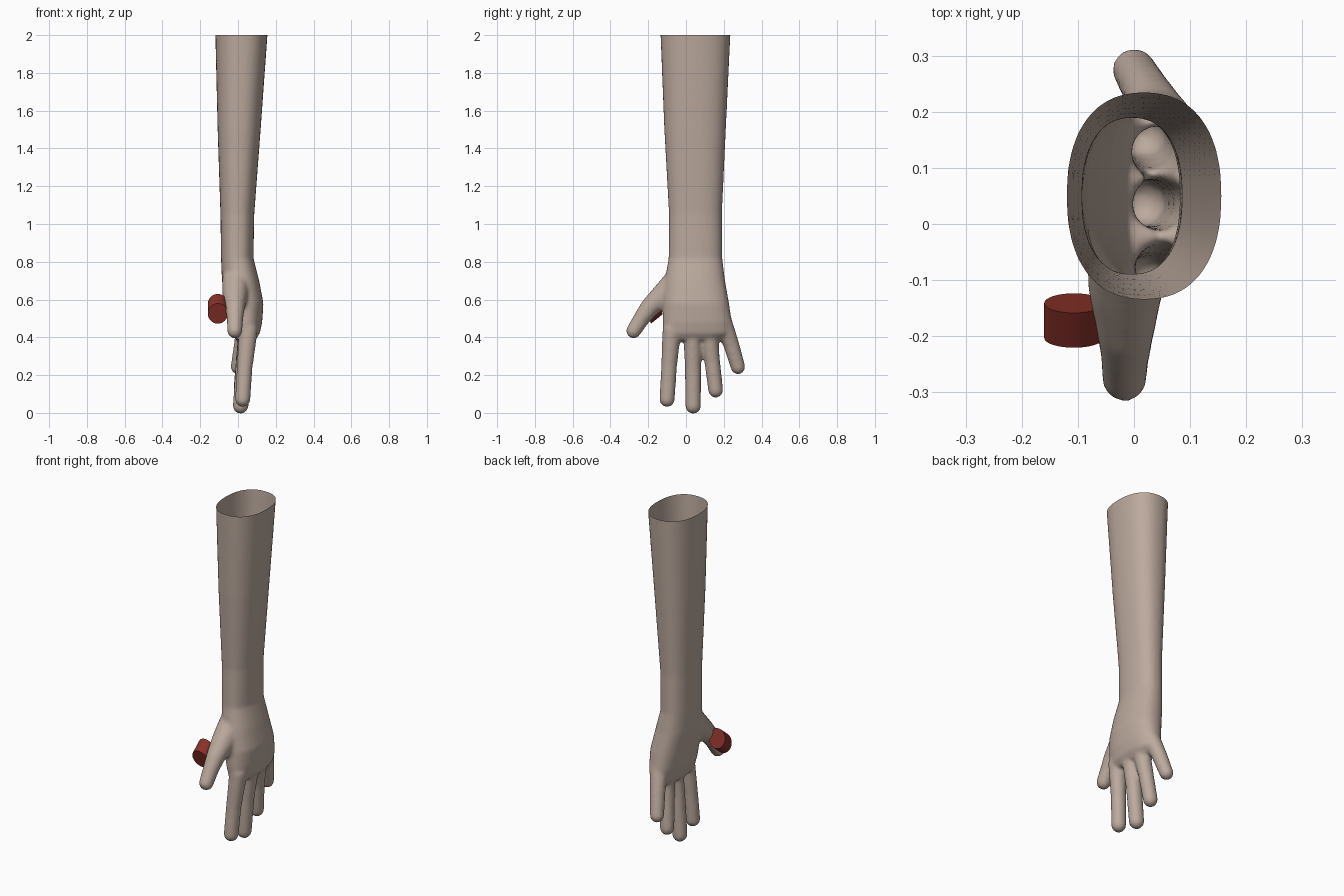
import bpy, bmesh, math
from mathutils import Vector

cube = bpy.data.objects.get("Cube")
if cube:
    bpy.data.objects.remove(cube)


def material(name, color):
    m = bpy.data.materials.new(name)
    m.use_nodes = True
    m.diffuse_color = (*color, 1)
    m.node_tree.nodes["Principled BSDF"].inputs["Base Color"].default_value = (*color, 1)
    return m


def make_object(name, bm, mat):
    bmesh.ops.recalc_face_normals(bm, faces=bm.faces[:])
    mesh = bpy.data.meshes.new(name)
    bm.to_mesh(mesh)
    bm.free()
    obj = bpy.data.objects.new(name, mesh)
    bpy.context.collection.objects.link(obj)
    mesh.materials.append(mat)
    bpy.ops.object.select_all(action="DESELECT")
    obj.select_set(True)
    bpy.context.view_layer.objects.active = obj
    return obj


def loft(bm, rings):
    """Skin closed rings of points and cap both ends."""
    loops = [[bm.verts.new(p) for p in ring] for ring in rings]
    n = len(loops[0])
    for a, b in zip(loops, loops[1:]):
        for i in range(n):
            j = (i + 1) % n
            bm.faces.new((a[i], a[j], b[j], b[i]))
    bm.faces.new(loops[0])
    bm.faces.new(loops[-1])


def section(z, x0, x1, y0, y1, sides=32, power=0.86):
    """Slightly boxy oval filling the given bounds."""
    ring = []
    for i in range(sides):
        a = 2 * math.pi * i / sides
        c, s = math.cos(a), math.sin(a)
        ring.append(((x0 + x1) / 2 + (x1 - x0) / 2 * math.copysign(abs(c) ** power, c),
                     (y0 + y1) / 2 + (y1 - y0) / 2 * math.copysign(abs(s) ** power, s), z))
    return ring


def ball_points(x, y, z, r, rows=10, columns=18):
    """Points spread over a sphere."""
    points = []
    for i in range(rows):
        t = math.pi * (i + 0.5) / rows
        for j in range(columns):
            a = 2 * math.pi * j / columns
            points.append((x + r * math.sin(t) * math.cos(a),
                           y + r * math.sin(t) * math.sin(a), z + r * math.cos(t)))
    return points


def finger(bm, joints):
    """Chain of hulls around balls (x, y, z, radius)."""
    for a, b in zip(joints, joints[1:]):
        verts = [bm.verts.new(p) for p in ball_points(*a) + ball_points(*b)]
        bmesh.ops.convex_hull(bm, input=verts)


skin = material("skin", (0.50, 0.40, 0.34))
red = material("dark red", (0.25, 0.03, 0.022))

# Forearm, wrist and palm
SECTIONS = [
    (2.08, -.122, .161, -.139, .239),
    (2.0, -.12, .156, -.135, .235),
    (1.5, -.108, .12, -.115, .211),
    (1.05, -.093, .086, -.09, .19),
    (0.82, -.09, .082, -.092, .192),
    (0.7, -.085, .112, -.112, .207),
    (0.58, -.065, .135, -.122, .228),
    (0.48, -.045, .128, -.124, .243),
    (0.42, -.025, .115, -.12, .238),
    (0.385, -.01, .09, -.10, .19),
]
bm = bmesh.new()
loft(bm, [section(*s) for s in SECTIONS])

# Index, middle, ring and little fingers, then the thumb
FINGERS = [
    [(.055, -.075, .44, .05), (.035, -.09, .24, .042), (.025, -.1, .072, .041)],
    [(.055, .035, .44, .05), (.03, .037, .24, .044), (.014, .038, .037, .042)],
    [(.052, .118, .45, .05), (.03, .138, .28, .042), (.015, .157, .12, .04)],
    [(.048, .185, .5, .054), (.022, .237, .37, .043), (0, .275, .243, .039)],
    [(-.01, -.04, .7, .075), (-.015, -.115, .625, .067), (-.015, -.19, .56, .052),
     (-.016, -.235, .5, .044), (-.017, -.277, .434, .04)],
]
for joints in FINGERS:
    finger(bm, joints)

# Drop points left inside the finger hulls
loose = [v for v in bm.verts if not v.link_faces]
bmesh.ops.delete(bm, geom=loose, context="VERTS")
arm = make_object("arm_and_hand", bm, skin)

# Fuse the parts into one soft surface
fuse = arm.modifiers.new("fuse", "REMESH")
fuse.mode = "VOXEL"
fuse.voxel_size = 0.009
soften = arm.modifiers.new("soften", "SMOOTH")
soften.factor = 0.5
soften.iterations = 9
for name in ("fuse", "soften"):
    bpy.ops.object.modifier_apply(modifier=name)

# Cut the forearm open at the top
bm = bmesh.new()
bm.from_mesh(arm.data)
bmesh.ops.bisect_plane(bm, geom=bm.verts[:] + bm.edges[:] + bm.faces[:],
                       plane_co=(0, 0, 2), plane_no=(0, 0, 1), clear_outer=True)
bm.to_mesh(arm.data)
bm.free()
bpy.ops.object.shade_smooth()

# Slanted red peg beside the thumb
bm = bmesh.new()
across, up = Vector((.053, 0, 0)), Vector((0, -.0175, .0535))
loft(bm, [[Vector(c) + across * math.cos(a) + up * math.sin(a)
           for a in (2 * math.pi * i / 32 for i in range(32))]
          for c in ((-.107, -.203, .526), (-.107, -.141, .576))])
make_object("red_peg", bm, red)
bpy.ops.object.shade_smooth_by_angle(angle=math.radians(40))
